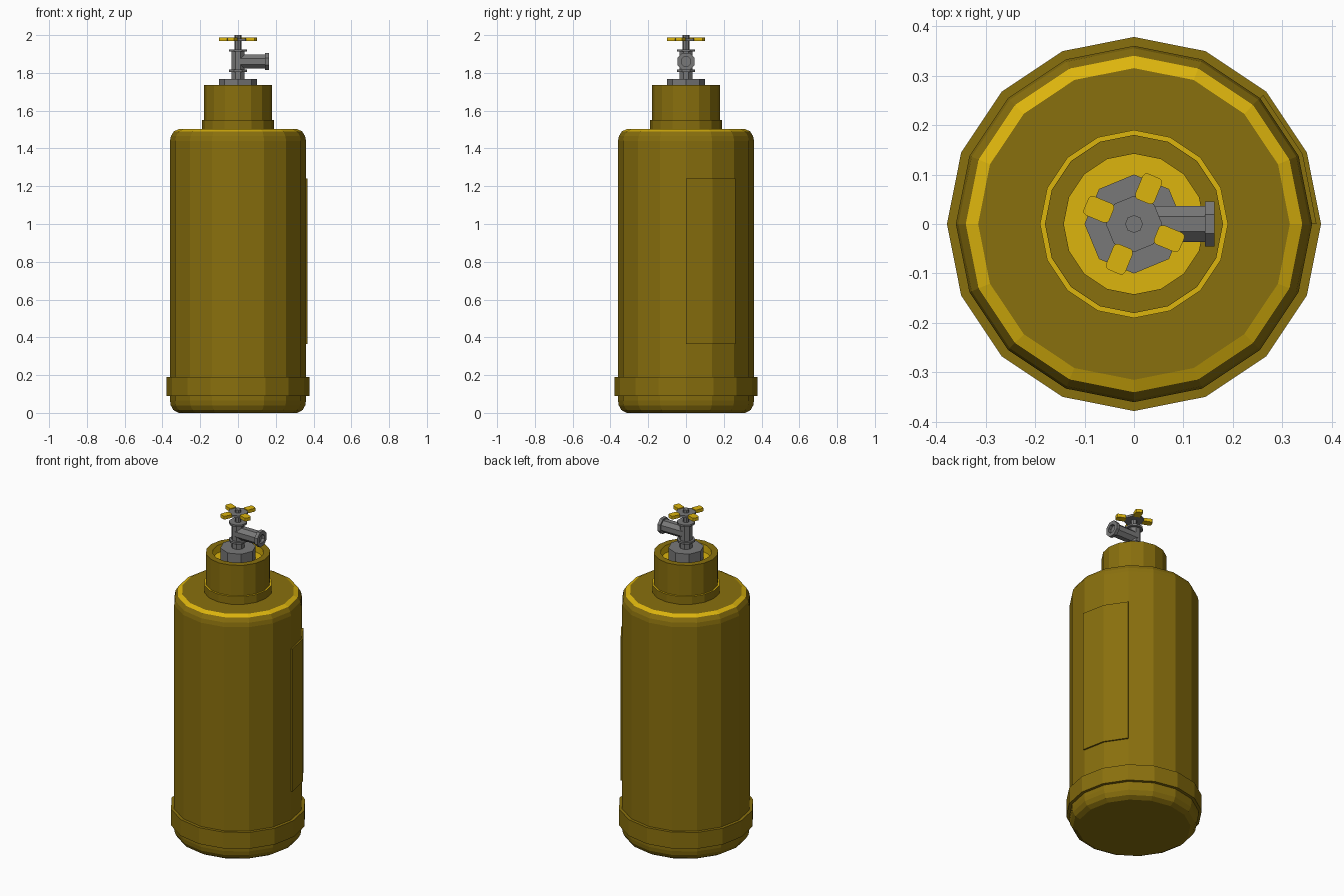
import bpy, bmesh, math
from mathutils import Matrix, Vector

if "Cube" in bpy.data.objects:
    bpy.data.objects.remove(bpy.data.objects["Cube"])


def material(name, rgb):
    m = bpy.data.materials.new(name)
    m.diffuse_color = (*rgb, 1)
    m.use_nodes = True
    m.node_tree.nodes["Principled BSDF"].inputs["Base Color"].default_value = m.diffuse_color
    return m


DARK = material("dark_yellow", (0.25, 0.16, 0.004))
BRIGHT = material("bright_yellow", (0.72, 0.46, 0.004))
GREY = material("steel_grey", (0.19, 0.19, 0.19))


def finish(name, bm, mats):
    bmesh.ops.recalc_face_normals(bm, faces=bm.faces)
    me = bpy.data.meshes.new(name)
    bm.to_mesh(me)
    bm.free()
    for m in mats:
        me.materials.append(m)
    ob = bpy.data.objects.new(name, me)
    bpy.context.collection.objects.link(ob)
    return ob


def lathe(name, profile, sides, mats, accents=(), matrix=Matrix(), turn=0.0):
    """Spin (radius, height) points round z; accents lists profile segments in the second colour."""
    bm = bmesh.new()
    rings = []
    for r, z in profile:
        if r == 0:
            rings.append([bm.verts.new((0, 0, z))] * sides)
        else:
            angles = [turn + math.tau * i / sides for i in range(sides)]
            rings.append([bm.verts.new((r * math.cos(a), r * math.sin(a), z)) for a in angles])
    for s, (lo, hi) in enumerate(zip(rings, rings[1:])):
        for i in range(sides):
            j = (i + 1) % sides
            quad = list(dict.fromkeys((lo[i], lo[j], hi[j], hi[i])))
            bm.faces.new(quad).material_index = int(s in accents)
    bm.transform(matrix)
    return finish(name, bm, mats)


def disc(name, r, z0, z1, sides, mat, **kw):
    return lathe(name, [(0, z0), (r, z0), (r, z1), (0, z1)], sides, [mat], **kw)


# Tank with rounded ends and a bright upper rim
lathe("tank_body", [(0, 0), (0.315, 0), (0.342, 0.015), (0.356, 0.04), (0.36, 0.065),
                    (0.36, 1.44), (0.355, 1.465), (0.34, 1.49), (0.315, 1.502), (0, 1.502)],
      16, [DARK, BRIGHT], accents=(7,))

# Foot band
lathe("foot_band", [(0.35, 0.09), (0.378, 0.09), (0.378, 0.19), (0.35, 0.19), (0.35, 0.09)],
      16, [DARK])

# Hollow collar with a bright ledge and bright inside
lathe("collar", [(0, 1.49), (0.19, 1.49), (0.19, 1.55), (0.18, 1.55), (0.18, 1.737),
                 (0.142, 1.737), (0.142, 1.69), (0, 1.69)],
      16, [DARK, BRIGHT], accents=(2, 5, 6))

# Thin side plate wrapped over two facets
bm = bmesh.new()
columns = []
for i in range(3):
    a = math.tau * i / 16
    columns.append([bm.verts.new((r * math.cos(a), r * math.sin(a), z))
                    for r, z in ((0.358, 0.365), (0.369, 0.365), (0.369, 1.24), (0.358, 1.24))])
for a, b in zip(columns, columns[1:]):
    for k in range(4):
        bm.faces.new((a[k], a[(k + 1) % 4], b[(k + 1) % 4], b[k]))
bm.faces.new(columns[0])
bm.faces.new(columns[-1])
finish("side_plate", bm, [DARK])

# Valve: base nut, pipe, two washers, spindle
disc("valve_base", 0.1, 1.685, 1.768, 8, GREY)
disc("valve_pipe", 0.037, 1.76, 1.92, 8, GREY, turn=math.pi / 8)
for name, z in (("lower_washer", 1.805), ("upper_washer", 1.912)):
    disc(name, 0.052, z, z + 0.012, 8, GREY, turn=math.pi / 8)
disc("spindle", 0.018, 1.91, 2.0, 8, GREY)

# Outlet pointing to the right, with a flanged open mouth
to_right = Matrix.Translation((0, 0, 1.86)) @ Matrix.Rotation(math.pi / 2, 4, 'Y')
lathe("outlet", [(0, 0), (0.039, 0), (0.039, 0.143), (0.049, 0.143), (0.049, 0.163),
                 (0.027, 0.163), (0.027, 0.145), (0, 0.145)],
      8, [GREY], matrix=to_right, turn=math.pi / 8)

# Hand wheel: hub and four rounded paddles
disc("wheel_hub", 0.057, 1.969, 1.983, 8, GREY)
for k in range(4):
    bm = bmesh.new()
    bmesh.ops.create_cube(bm, size=1)
    bm.transform(Matrix.Diagonal((0.056, 0.042, 0.02, 1)))
    upright = [e for e in bm.edges if abs((e.verts[0].co - e.verts[1].co).z) > 0.01]
    bmesh.ops.bevel(bm, geom=upright, offset=0.009, segments=2, affect='EDGES', profile=0.5)
    bm.transform(Matrix.Rotation(math.radians(-22.5 + 90 * k), 4, 'Z')
                 @ Matrix.Translation(Vector((0.077, 0, 1.978))))
    finish(f"wheel_paddle_{k + 1}", bm, [BRIGHT])
